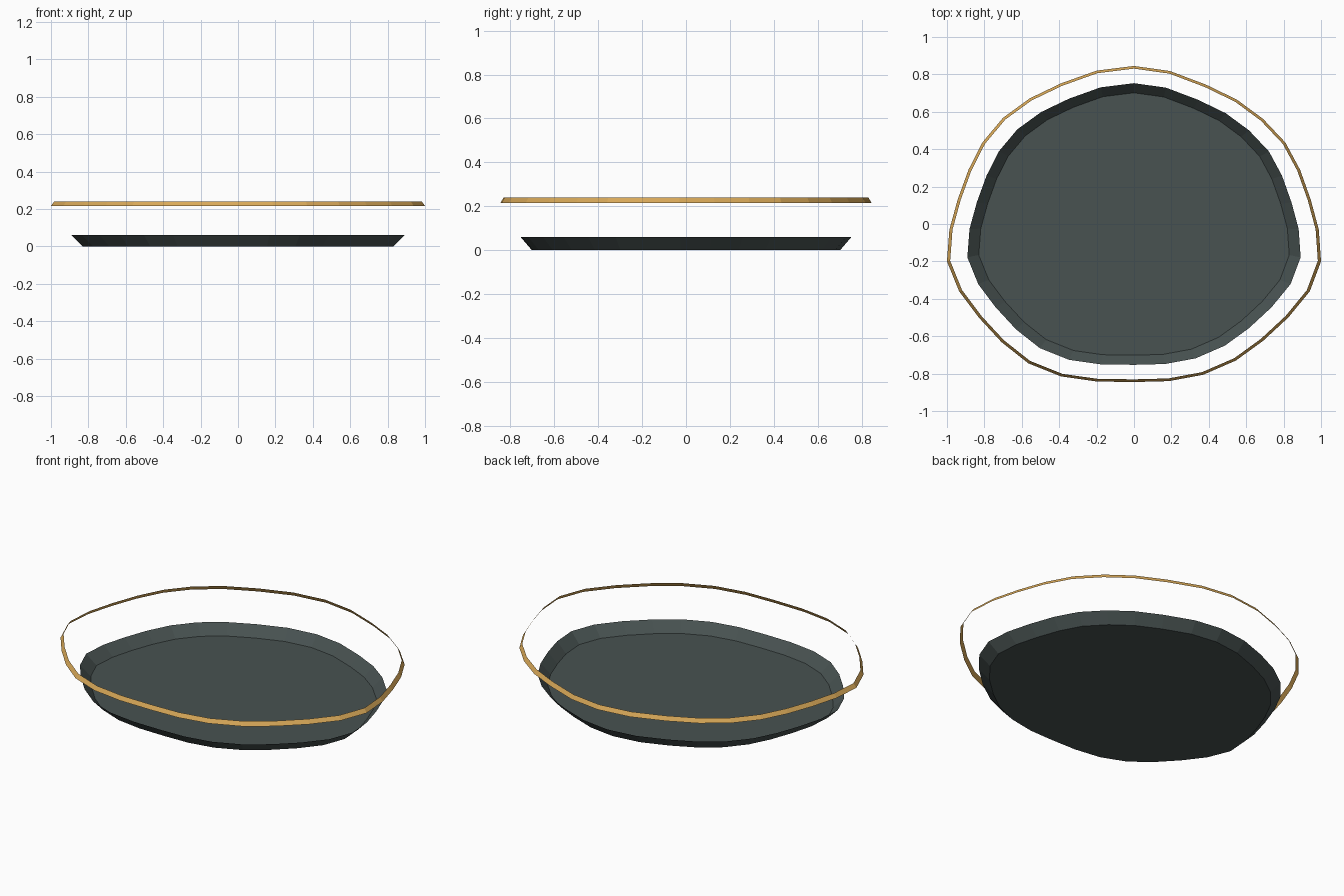
import bpy, bmesh

if "Cube" in bpy.data.objects:
    bpy.data.objects.remove(bpy.data.objects["Cube"])

# Irregular rounded outline, clockwise from the back middle
OUTLINE = [
    (0, .845), (.192, .818), (.385, .745), (.55, .665), (.69, .562), (.81, .435),
    (.888, .29), (.945, .13), (.988, -.03), (1, -.2), (.94, -.36), (.825, -.5),
    (.69, -.625), (.545, -.73), (.37, -.806), (.187, -.84), (0, -.845), (-.2, -.842),
    (-.39, -.815), (-.565, -.745), (-.708, -.632), (-.83, -.5), (-.935, -.36), (-1, -.2),
    (-.987, -.03), (-.943, .13), (-.885, .29), (-.81, .437), (-.7, .568), (-.557, .672),
    (-.39, .752), (-.2, .82),
]


def make_material(name, color):
    mat = bpy.data.materials.new(name)
    mat.diffuse_color = color
    mat.use_nodes = True
    mat.node_tree.nodes["Principled BSDF"].inputs["Base Color"].default_value = mat.diffuse_color
    return mat


def flared_band(name, lower, upper, mat, floor=False):
    """Thin wall between two (scale, z) copies of the outline, optionally floored."""
    bm = bmesh.new()
    loops = [[bm.verts.new((x * s, y * s, z)) for x, y in OUTLINE]
             for s, z in (lower, upper)]
    n = len(OUTLINE)
    for i in range(n):
        j = (i + 1) % n
        bm.faces.new((loops[0][i], loops[1][i], loops[1][j], loops[0][j]))
    if floor:
        bm.faces.new(loops[0])
    bmesh.ops.recalc_face_normals(bm, faces=bm.faces[:])
    mesh = bpy.data.meshes.new(name)
    bm.to_mesh(mesh)
    bm.free()
    mesh.materials.append(mat)
    obj = bpy.data.objects.new(name, mesh)
    bpy.context.collection.objects.link(obj)
    return obj


# Shallow open tray with a flared wall
flared_band("tray", (.83, 0), (.891, .06),
            make_material("dark_slate", (.065, .085, .083, 1)), floor=True)

# Thin gold band floating above the tray
flared_band("rim_band", (1, .215), (.983, .24),
            make_material("gold", (.70, .40, .10, 1)))
